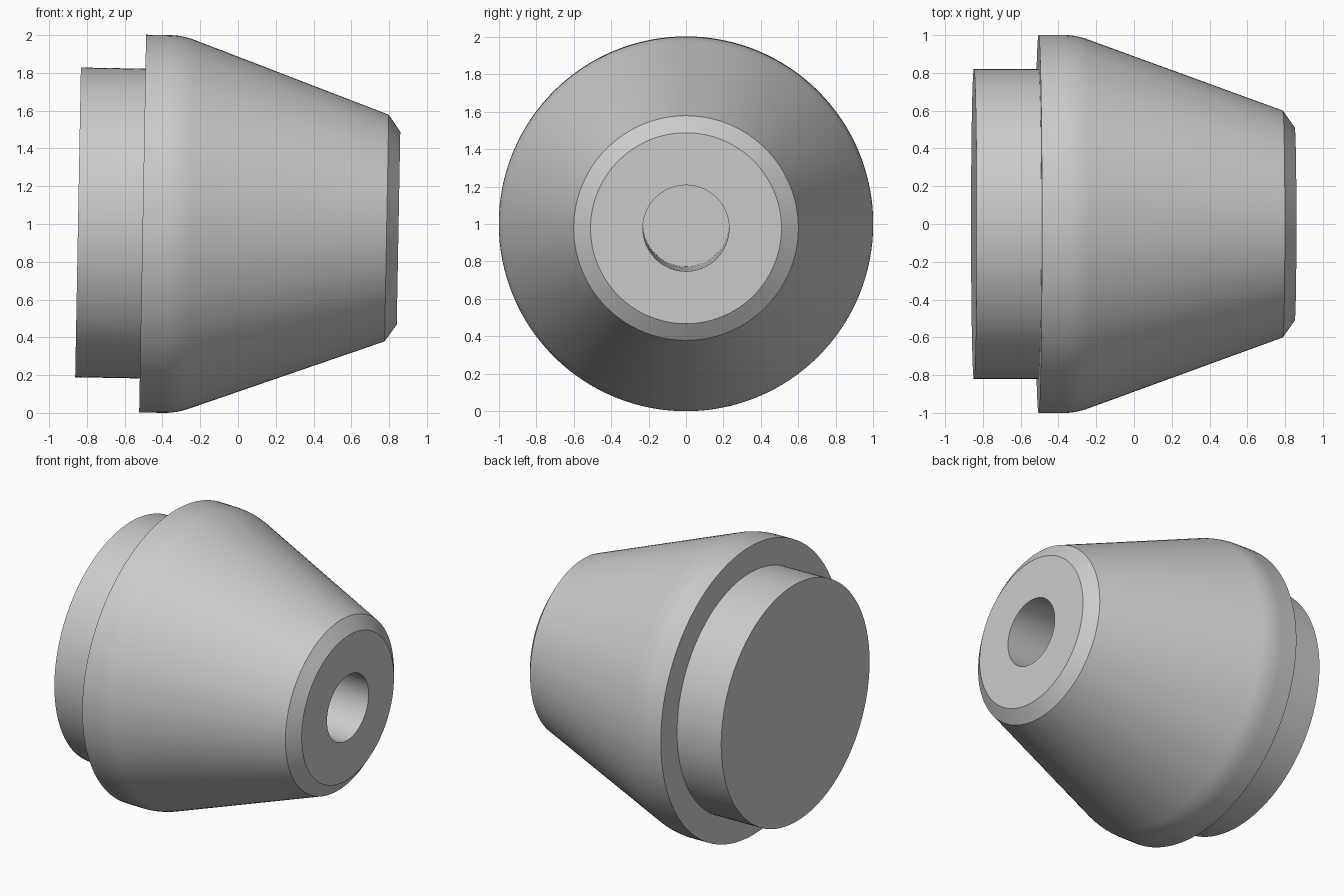
import bpy
import bmesh
import math
from mathutils import Matrix, Vector

if "Cube" in bpy.data.objects:
    bpy.data.objects.remove(bpy.data.objects["Cube"])

SEGMENTS = 128
TILT = Matrix.Translation((0, 0, 0.993)) @ Matrix.Rotation(math.radians(1.05), 4, "Y")

grey = bpy.data.materials.new("plain grey")
grey.use_nodes = True
grey.diffuse_color = (0.6, 0.6, 0.6, 1)
grey.node_tree.nodes["Principled BSDF"].inputs["Base Color"].default_value = (0.6, 0.6, 0.6, 1)


def fillet(corner, before, after, length, steps=8):
    """Rounded corner as a short curve between two tangent points."""
    c = Vector(corner)
    a = c + (Vector(before) - c).normalized() * length
    b = c + (Vector(after) - c).normalized() * length
    ts = [i / steps for i in range(steps + 1)]
    return [tuple(a * (1 - t) ** 2 + c * 2 * t * (1 - t) + b * t * t) for t in ts]


def lathe(name, profile, closed=False):
    """Turn a profile of (axial position, radius) points about the x axis."""
    bm = bmesh.new()
    verts = [bm.verts.new((x, 0, r)) for x, r in profile]
    edges = [bm.edges.new(pair) for pair in zip(verts, verts[1:])]
    if closed:
        edges.append(bm.edges.new((verts[-1], verts[0])))
    bmesh.ops.spin(bm, geom=verts + edges, axis=(1, 0, 0), cent=(0, 0, 0),
                   angle=math.tau, steps=SEGMENTS, use_duplicate=False)
    bmesh.ops.remove_doubles(bm, verts=bm.verts, dist=0.0001)
    bmesh.ops.recalc_face_normals(bm, faces=bm.faces)
    mesh = bpy.data.meshes.new(name)
    bm.to_mesh(mesh)
    bm.free()
    mesh.materials.append(grey)
    obj = bpy.data.objects.new(name, mesh)
    bpy.context.collection.objects.link(obj)
    obj.matrix_world = TILT
    bpy.ops.object.select_all(action="DESELECT")
    obj.select_set(True)
    bpy.context.view_layer.objects.active = obj
    bpy.ops.object.shade_smooth_by_angle(angle=math.radians(25))
    return obj


# Tapered body with a rounded shoulder, chamfered nose and central bore
rim, shoulder, nose = (-0.505, 1.0), (-0.31, 1.0), (0.787, 0.6)
body = [(-0.505, 0.23), rim] + fillet(shoulder, rim, nose, 0.07)
body += [nose, (0.85, 0.51), (0.85, 0.23)]
lathe("tapered_body", body, closed=True)

# Solid disc behind the body, closing the end of the bore
lathe("rear_disc", [(-0.847, 0), (-0.847, 0.82), (-0.49, 0.82), (-0.49, 0)])
